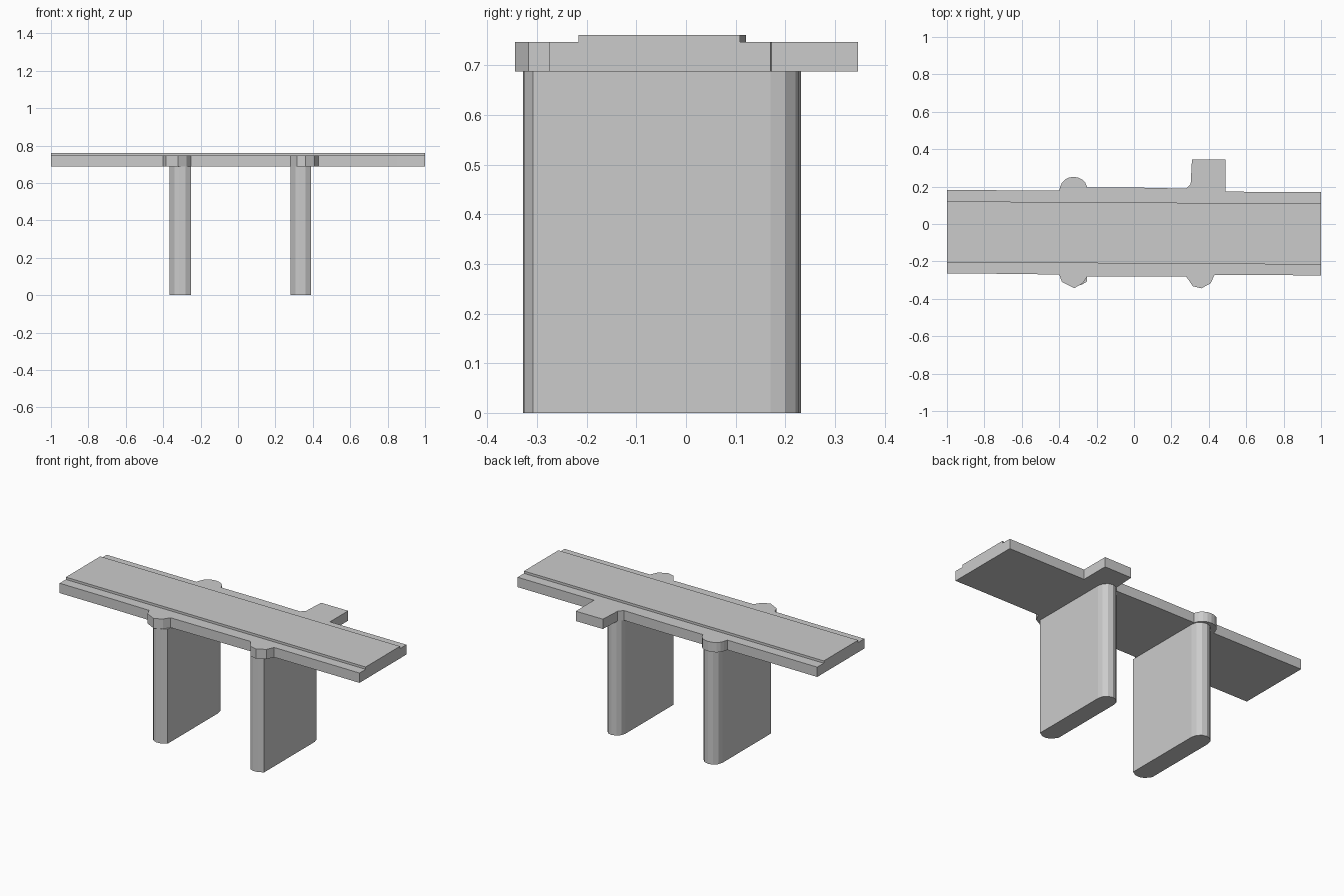
import bpy, bmesh, math

if "Cube" in bpy.data.objects:
    bpy.data.objects.remove(bpy.data.objects["Cube"])


def prism(name, outline, z0, z1):
    """Extrude a flat outline from z0 up to z1."""
    bm = bmesh.new()
    face = bm.faces.new([bm.verts.new((x, y, z0)) for x, y in outline])
    ext = bmesh.ops.extrude_face_region(bm, geom=[face])
    for v in ext["geom"]:
        if isinstance(v, bmesh.types.BMVert):
            v.co.z = z1
    bmesh.ops.recalc_face_normals(bm, faces=bm.faces)
    mesh = bpy.data.meshes.new(name)
    bm.to_mesh(mesh)
    bm.free()
    obj = bpy.data.objects.new(name, mesh)
    bpy.context.collection.objects.link(obj)
    return obj


def arc(cx, cy, rx, ry, a0, a1, n):
    return [(cx + rx * math.cos(math.radians(a0 + (a1 - a0) * i / n)),
             cy + ry * math.sin(math.radians(a0 + (a1 - a0) * i / n)))
            for i in range(n + 1)]


# Deck slab: front edge left to right, then back edge right to left
front_edge = [(-1, -.264), (-.6, -.267), (-.4, -.271), (-.385, -.31),
              (-.32, -.343), (-.275, -.318), (-.25, -.282), (.28, -.282),
              (.315, -.333), (.36, -.344), (.41, -.317), (.43, -.272),
              (.85, -.274), (1, -.276)]
back_edge = [(1, .17), (.49, .173), (.49, .346), (.31, .346), (.303, .215),
             (.28, .189), (0, .195), (-.25, .196)]
round_refuge = arc(-.323, .19, .072, .062, 10, 170, 8)
deck_end = [(-.4, .178), (-.81, .181), (-1, .183)]
prism("deck_slab", front_edge + back_edge + round_refuge + deck_end, .688, .747)

# Raised roadway, slightly askew
prism("roadway", [(-1, -.205), (1, -.217), (1, .109), (-1, .121)], .747, .761)

# Piers with chamfered fronts and rounded backs
for name, x0, x1, back in (("left_pier", -.365, -.252, .232),
                           ("right_pier", .282, .39, .228)):
    cx, r = (x0 + x1) / 2, (x1 - x0) / 2
    front = [(x0, -.285), (x0 + .025, -.318), (cx - .006, -.328),
             (x1 - .03, -.326), (x1, -.308)]
    prism(name, front + arc(cx, back - .058, r, .058, 0, 180, 6), 0, .688)
